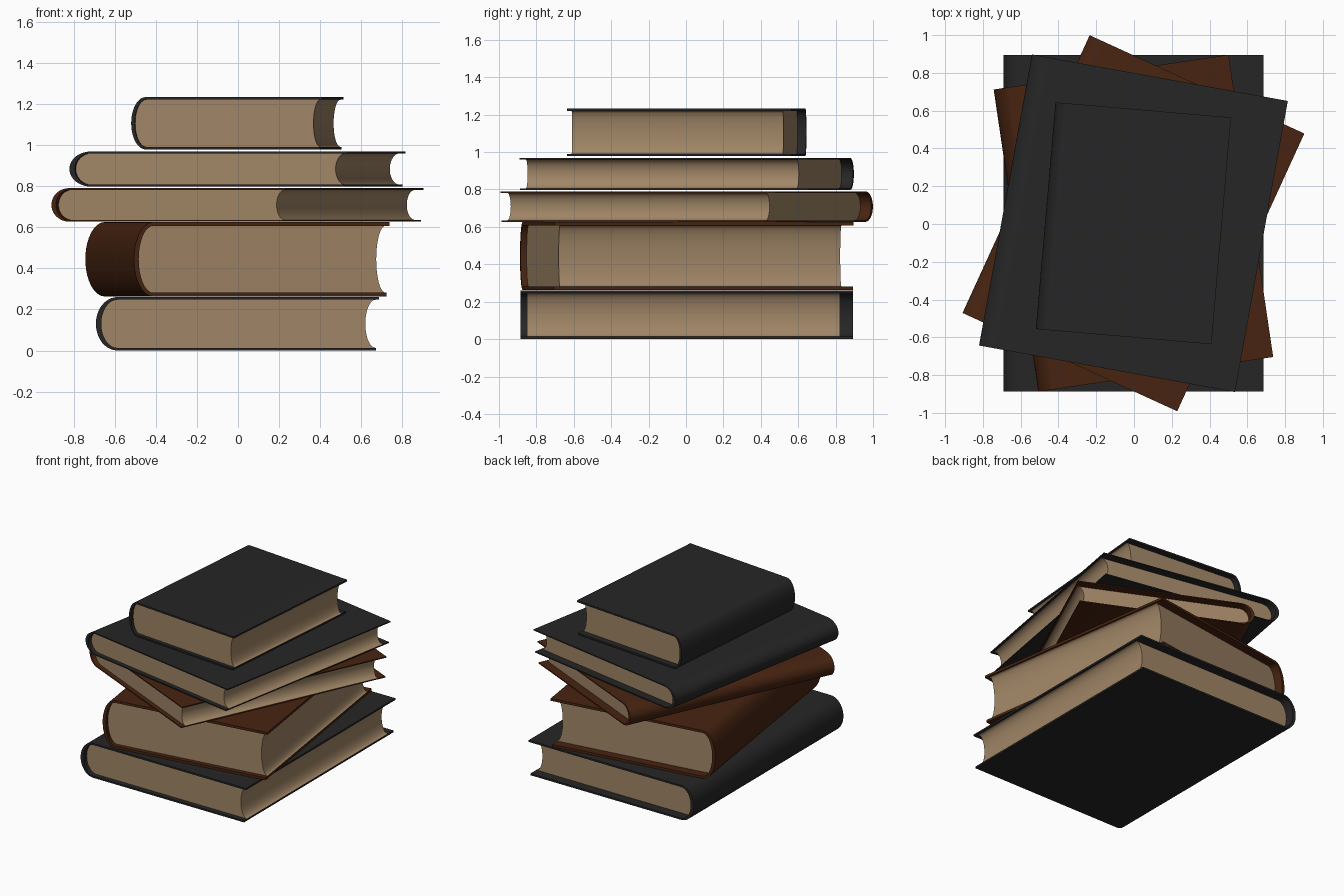
import bpy, bmesh, math

if "Cube" in bpy.data.objects:
    bpy.data.objects.remove(bpy.data.objects["Cube"])


def mat(name, rgb):
    m = bpy.data.materials.new(name)
    m.diffuse_color = (*rgb, 1)
    m.use_nodes = True
    m.node_tree.nodes["Principled BSDF"].inputs["Base Color"].default_value = m.diffuse_color
    return m


BLACK = mat("black cover", (0.019, 0.019, 0.019))
BROWN = mat("brown cover", (0.064, 0.0175, 0.0055))
PAPER = mat("tan paper", (0.35, 0.235, 0.132))
N = 20


def extrude_profile(name, pts, y0, y1, material):
    """Solid from a closed (x, z) outline swept along y."""
    bm = bmesh.new()
    a = [bm.verts.new((x, y0, z)) for x, z in pts]
    b = [bm.verts.new((x, y1, z)) for x, z in pts]
    bm.faces.new(a)
    bm.faces.new(b[::-1])
    for i in range(len(pts)):
        j = (i + 1) % len(pts)
        bm.faces.new((a[j], a[i], b[i], b[j]))
    bmesh.ops.recalc_face_normals(bm, faces=bm.faces)
    me = bpy.data.meshes.new(name)
    bm.to_mesh(me)
    bm.free()
    me.materials.append(material)
    ob = bpy.data.objects.new(name, me)
    bpy.context.collection.objects.link(ob)
    bpy.ops.object.select_all(action='DESELECT')
    ob.select_set(True)
    bpy.context.view_layer.objects.active = ob
    bpy.ops.object.shade_smooth_by_angle(angle=math.radians(35))
    return ob


def spine_arc(cx, cz, rx, rz):
    """Half ellipse bulging to -x, from bottom to top."""
    return [(cx - rx * math.sin(math.pi * i / N), cz - rz * math.cos(math.pi * i / N))
            for i in range(N + 1)]


def book(name, w, d, z0, z1, angle, colour):
    h = z1 - z0
    t = 0.05 * h            # board thickness
    s = 0.019 * w           # spine thickness
    bulge = 0.076 * w       # spine roundness
    cx, cz = -w / 2 + bulge, h / 2
    inner = spine_arc(cx, cz, bulge - s, h / 2 - t)
    # hard cover wrapped round the spine, bottom board slightly shorter
    low, top = w / 2 - 0.011 * w, w / 2
    cover = ([(low, 0)] + spine_arc(cx, cz, bulge, h / 2) + [(top, h), (top, h - t)]
             + inner[::-1] + [(low, t)])
    # page block with hollow fore edge
    edge, hollow = w / 2 - 0.012 * w, 0.036 * w
    fore = [(edge - hollow * math.sin(math.pi * i / N), cz + (h / 2 - t) * math.cos(math.pi * i / N))
            for i in range(N + 1)]
    parts = [extrude_profile(name + "_cover", cover, -d / 2, d / 2, colour),
             extrude_profile(name + "_pages", inner + fore,
                             -d / 2 + 0.02 * d, d / 2 - 0.039 * d, PAPER)]
    for ob in parts:
        ob.location = (-0.003, 0.004, z0)
        ob.rotation_euler.z = math.radians(angle)


# stack from bottom to top
book("bottom_book", 1.377, 1.78, 0.0, 0.26, 0, BLACK)
book("thick_book", 1.257, 1.617, 0.263, 0.625, 8.4, BROWN)
book("thin_brown_book", 1.25, 1.617, 0.627, 0.79, -24.6, BROWN)
book("thin_black_book", 1.377, 1.566, 0.798, 0.968, -10.3, BLACK)
book("top_book", 0.933, 1.205, 0.978, 1.233, -4.95, BLACK)
